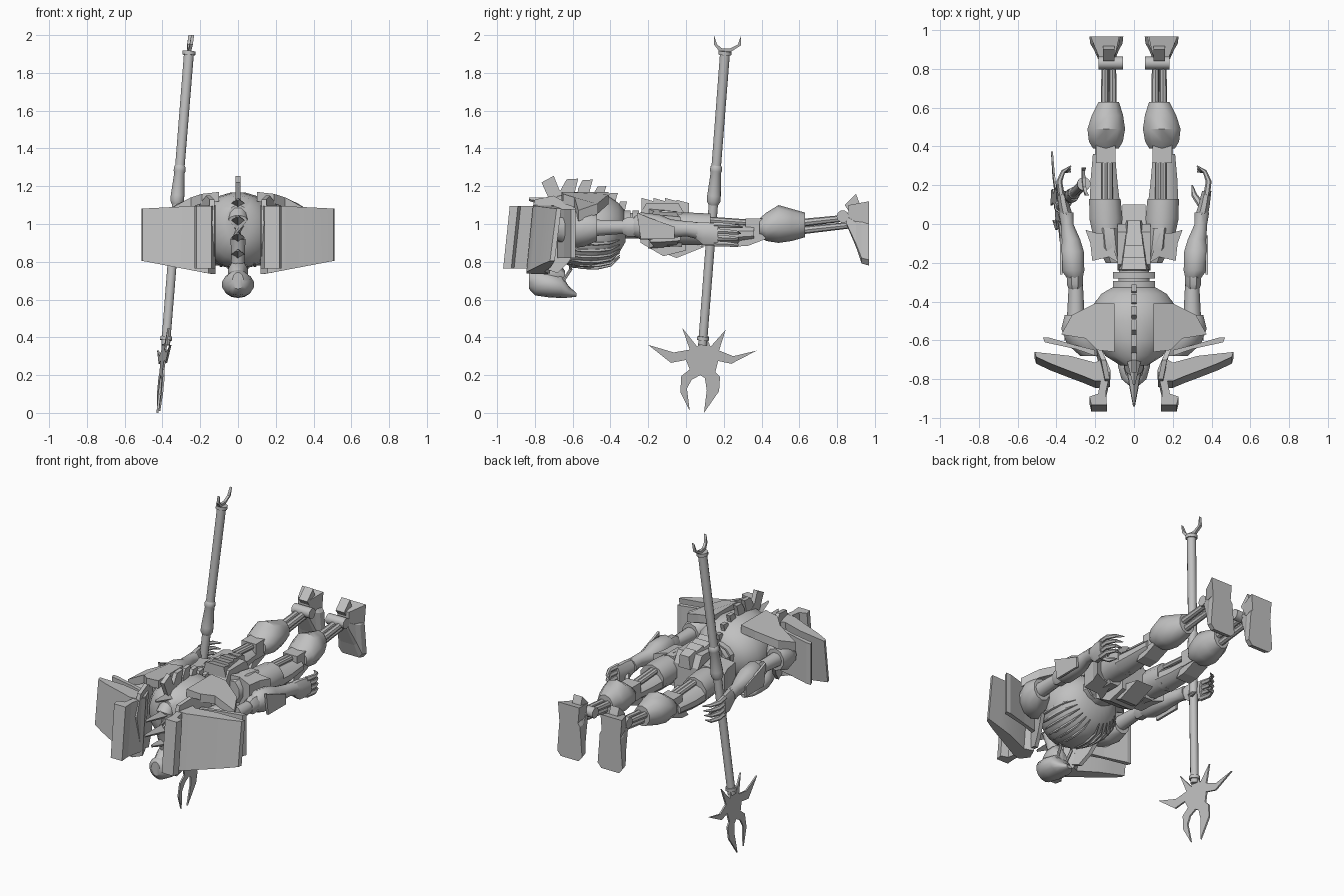
import bpy, bmesh, math
from mathutils import Vector

grey = bpy.data.materials.new("plain_grey")
grey.diffuse_color = (0.53, 0.53, 0.53, 1)


def make(name, verts, faces, smooth=False, both=False):
    """Build one closed mesh part; both=True adds the mirrored twin."""
    for side in ((1, -1) if both else (1,)):
        me = bpy.data.meshes.new(name)
        me.from_pydata([(v[0] * side, v[1], v[2]) for v in verts], [], faces)
        bm = bmesh.new()
        bm.from_mesh(me)
        bmesh.ops.recalc_face_normals(bm, faces=bm.faces)
        bm.to_mesh(me)
        bm.free()
        me.materials.append(grey)
        tag = ("_right" if side > 0 else "_left") if both else ""
        ob = bpy.data.objects.new(name + tag, me)
        bpy.context.collection.objects.link(ob)
        if smooth:
            bpy.ops.object.select_all(action='DESELECT')
            ob.select_set(True)
            bpy.context.view_layer.objects.active = ob
            bpy.ops.object.shade_smooth_by_angle(angle=math.radians(40))


def skin(name, rings, smooth, both):
    n, m = len(rings[0]), len(rings)
    faces = [(i * n + j, i * n + (j + 1) % n, (i + 1) * n + (j + 1) % n, (i + 1) * n + j)
             for i in range(m - 1) for j in range(n)]
    faces += [tuple(range(n))[::-1], tuple(range((m - 1) * n, m * n))]
    make(name, [v for r in rings for v in r], faces, smooth, both)


def loft(name, secs, n=10, both=False, smooth=True):
    """Rings across y: (x, y, z, half width, half height)."""
    off = math.pi / n
    skin(name, [[(x + a * math.cos(off + t * math.tau / n), y, z + b * math.sin(off + t * math.tau / n))
                 for t in range(n)] for x, y, z, a, b in secs], smooth, both)


def tube(name, pts, n=8, both=False):
    """Round limb along points (x, y, z, radius)."""
    rings = []
    for i, p in enumerate(pts):
        a, b = pts[max(i - 1, 0)], pts[min(i + 1, len(pts) - 1)]
        q = (Vector(b[:3]) - Vector(a[:3])).to_track_quat('Z', 'Y')
        rings.append([Vector(p[:3]) + q @ Vector((p[3] * math.cos(k * math.tau / n), p[3] * math.sin(k * math.tau / n), 0))
                      for k in range(n)])
    skin(name, rings, True, both)


def side_plate(name, poly, x0, x1, both=False, fx=lambda y, z: 0):
    """Outline in (y, z) given thickness along x."""
    skin(name, [[(x + fx(y, z), y, z) for y, z in poly] for x in (x0, x1)], False, both)


def top_plate(name, poly, zlow, zhigh, lean=0, smooth=False):
    """Outline in (x, y) raised between two height rules; the top leans back."""
    skin(name, [[(x, y + d, f(x, y)) for x, y in poly] for f, d in ((zlow, 0), (zhigh, lean))], smooth, True)


def block(name, x0, x1, y0, y1, z0, z1, both=True):
    side_plate(name, [(y0, z0), (y1, z0), (y1, z1), (y0, z1)], x0, x1, both)


# staff
def on_staff(z, r):
    return (-0.26 - 0.08 * (1.9 - z), 0.206 - 0.077 * (1.9 - z), z, r)


tube("staff_shaft", [on_staff(0.36, .024), on_staff(1.915, .027)], 12)
tube("staff_sleeve", [on_staff(z, r) for z, r in
                      ((1.1, .026), (1.12, .037), (1.15, .037), (1.27, .028), (1.28, .032), (1.3, .032), (1.31, .026))], 12)
tube("staff_top_collar", [on_staff(1.895, .035), on_staff(1.915, .035)], 12)
tube("staff_low_collar", [on_staff(.385, .032), on_staff(.405, .032)], 12)
side_plate("top_fork", [(.18, 1.91), (.235, 1.91), (.29, 1.945), (.292, 2), (.275, 1.95), (.235, 1.93),
                        (.19, 1.93), (.165, 1.95), (.148, 2), (.148, 1.95)], -.266, -.25,
           fx=lambda y, z: (z - 1.92) * .15 - (y - .21) * .1)
side_plate("star_blade", [(-.02, .45), (.06, .35), (.075, .385), (.115, .385), (.13, .35), (.21, .44), (.175, .33),
                          (.25, .30), (.375, .33), (.24, .26), (.17, .275), (.155, .215), (.18, .19), (.175, .115),
                          (.095, .0), (.11, .12), (.10, .185), (.075, .2), (.03, .175), (.005, .13), (.02, .01),
                          (-.03, .11), (-.025, .195), (.02, .23), (0, .28), (-.08, .265), (-.2, .36), (-.065, .32),
                          (.02, .335)], -.005, .005, fx=lambda y, z: -.425 + .1 * z - .11 * (y - .09))

# torso and waist
loft("ribcage", [(0, -.73, 1.0, .07, .1), (0, -.68, .98, .15, .17), (0, -.6, .965, .2, .2), (0, -.5, .965, .225, .205),
                 (0, -.42, .965, .215, .19), (0, -.36, .975, .17, .14), (0, -.32, .985, .1, .08)], 20)
loft("waist", [(0, -.36, .99, .09, .07), (0, -.2, .99, .075, .07)], 12)
for y in (-.31, -.265):
    loft("waist_ring", [(0, y - .017, 1, .112, .075), (0, y + .017, 1, .112, .075)], 12)
for k in range(6):
    a0 = -1.35 + k * .2
    tube("belly_rib", [(.218 * math.cos(a0) * w, y, .965 + .2 * math.sin(a0) * w, r) for y, w, r in
                       ((-.62, .95, .003), (-.55, 1, .009), (-.47, 1.01, .01), (-.4, .94, .008), (-.35, .72, .003))], 5, True)

# back shells over the shoulders
top_plate("back_shell", [(.10, -.41), (.2, -.41), (.32, -.47), (.375, -.57), (.25, -.59), (.19, -.65), (.1, -.66)],
          lambda x, y: 1.12 - 1.4 * (x - .1) ** 2, lambda x, y: 1.17 - 1.3 * (x - .1) ** 2)
side_plate("shoulder_flank", [(-.8, 1.13), (-.7, 1.15), (-.58, 1.08), (-.56, .9), (-.62, .8), (-.68, .74), (-.8, .78), (-.84, 1.0)],
           .125, .15, True, lambda y, z: max(0, y + .75) * .4)
loft("shoulder_joint", [(.22, -.68, .97, .06, .06), (.25, -.62, .97, .1, .1), (.28, -.54, .98, .1, .1),
                        (.3, -.47, .98, .06, .07)], 10, True)

# shoulder shields
low = lambda x, y: .735 + .19 * max(0, x - .14)
high = lambda x, y: 1.10 - .05 * max(0, x - .14)
top_plate("front_shield", [(.12, -.79), (.155, -.845), (.2, -.845), (.26, -.82), (.34, -.79), (.43, -.755), (.505, -.72),
                           (.512, -.695), (.42, -.705), (.33, -.715), (.2, -.75), (.15, -.72)], low, high, .035, True)
top_plate("shield_lip", [(.12, -.79), (.145, -.9), (.14, -.968), (.22, -.968), (.23, -.925), (.185, -.91), (.165, -.8)],
          lambda x, y: .765, lambda x, y: 1.095, .035)
top_plate("rear_shield", [(.2, -.68), (.3, -.645), (.46, -.61), (.47, -.585), (.44, -.585), (.3, -.625), (.2, -.65)],
          lambda x, y: .82, lambda x, y: 1.08)

# spine fins
for y, z, h, w in ((-.64, 1.13, .11, .034), (-.55, 1.15, .085, .03), (-.47, 1.13, .07, .026),
                   (-.405, 1.1, .065, .024), (-.355, 1.05, .07, .02)):
    b = y + .35 * h
    side_plate("spine_fin", [(y - w, z - .03), (y + w, z - .03), (b + .5 * w, z + h * .5), (b + .9 * w, z + h),
                             (b - .9 * w, z + h * .97), (y - .7 * w, z + h * .45)], -.013, .013)
side_plate("spine_crest", [(-.765, 1.22), (-.7, 1.255), (-.67, 1.18), (-.6, 1.13), (-.64, 1.07), (-.72, 1.12)], -.014, .014)

# neck and head
tube("neck", [(0, -.66, 1.08, .05), (0, -.74, 1.02, .05), (0, -.76, .92, .04), (0, -.73, .82, .035), (0, -.7, .7, .045)], 10)
for y, z, s in ((-.75, 1.11, .08), (-.8, 1.02, .13), (-.82, .93, .12), (-.79, .84, .08)):
    skin("neck_spike", [[(-.035, y + .04, z), (0, y + .05, z - .03), (.035, y + .04, z), (0, y + .05, z + .03)],
                        [(-.005, y - s, z + .02), (0, y - s, z + .012), (.005, y - s, z + .02), (0, y - s, z + .03)]],
         False, False)
loft("head", [(0, -.83, .70, .03, .045), (0, -.8, .69, .066, .068), (0, -.73, .68, .086, .068), (0, -.66, .67, .08, .062),
              (0, -.62, .64, .055, .03), (0, -.58, .625, .02, .01)], 14)
loft("skull_crest", [(0, -.82, .71, .03, .03), (0, -.74, .74, .055, .07), (0, -.68, .74, .055, .07), (0, -.64, .72, .03, .03)], 10)
tube("throat_cable", [(.035, -.65, .7, .009), (.04, -.61, .76, .009), (.045, -.63, .84, .009)], 6, True)

# arms
tube("upper_arm", [(.3, -.6, .975, .06), (.3, -.47, .98, .045), (.3, -.3, .985, .036)], 10, True)
loft("elbow", [(.305, -.335, .985, .035, .04), (.305, -.31, .985, .045, .055), (.305, -.25, .985, .045, .055)], 8, True)
loft("forearm", [(.305, -.28, .985, .042, .05), (.315, -.24, .99, .062, .072), (.32, -.14, .985, .064, .065),
                 (.325, -.08, .975, .05, .05), (.345, .0, .975, .034, .04), (.35, .06, .965, .04, .045)], 10, True)
side_plate("forearm_blade", [(-.26, 1.06), (-.2, 1.035), (-.06, .985), (-.06, .92), (-.24, .92)], .368, .382, True)
loft("palm", [(.35, .05, .965, .035, .045), (.36, .09, .95, .032, .065), (.375, .17, .945, .026, .062)], 8, True)
for k in range(4):
    z = .995 - k * .033
    tube("finger", [(.375, .15, z, .017), (.385, .22, z - .003, .015), (.365, .27, z - .008, .011), (.325, .3 - .01 * k, z - .012, .003)], 6, True)
tube("thumb", [(.345, .1, .93, .018), (.31, .15, .9, .015), (.3, .2, .89, .004)], 6, True)

# pelvis
side_plate("pelvis", [(-.24, 1.06), (-.21, 1.11), (-.04, 1.11), (0, 1.04), (0, .86), (-.12, .83), (-.24, .9)], -.085, .085)
for k in range(4):
    y = -.235 + k * .062
    w = .085 - k * .012
    t = 1.13 - .01 * max(0, k - 2)
    skin("tail_plate", [[(-w, y, 1.05), (w, y, 1.05), (w * .75, y, t + .008), (-w * .75, y, t + .008)],
                        [(-w * .85, y + .066, 1.03), (w * .85, y + .066, 1.03), (w * .65, y + .066, t - .01),
                         (-w * .65, y + .066, t - .01)]], False, False)
loft("hip_joint", [(.1, -.2, .98, .05, .07), (.12, -.12, .98, .07, .1), (.13, -.02, .97, .07, .1)], 8, True)
top_plate("hip_flap", [(.08, -.2), (.13, -.17), (.215, -.19), (.225, -.1), (.25, -.03), (.2, -.045), (.13, -.05)],
          lambda x, y: .85 + .25 * x, lambda x, y: 1.1 - .25 * x)
side_plate("groin_guard", [(-.2, .88), (-.05, .82), (.1, .88), (0, .9)], -.06, .06)

# legs
loft("thigh", [(.14, -.06, .975, .075, .085), (.145, .03, .975, .09, .085), (.15, .13, .97, .085, .085)], 10, True)
loft("lower_thigh", [(.15, .1, .95, .082, .065), (.155, .22, .945, .073, .055), (.155, .36, .95, .06, .045)], 10, True)
for x in (.125, .15):
    tube("thigh_rod", [(x, .08, 1.025, .017), (x, .36, 1.005, .017)], 8, True)
block("knee", .095, .195, .315, .43, .93, 1.03)
side_plate("knee_guard", [(.26, .88), (.33, .885), (.42, .92), (.42, .95), (.3, .93)], .1, .2, True)
loft("calf", [(.145, .39, .98, .07, .05), (.145, .425, .985, .092, .075), (.143, .49, 1, .102, .1),
              (.137, .56, .995, .085, .085), (.13, .63, .995, .055, .065)], 10, True)
for x, z in ((.11, 1.015), (.15, 1.015), (.13, .975)):
    tube("shin_rod", [(x, .6, z - .01, .021), (x, .88, z + .02, .017)], 8, True)
tube("ankle_roll", [(.057, .83, 1.04, .033), (.183, .83, 1.04, .033)], 10, True)

# feet with chamfered soles
sole = [(.09, .78), (.215, .78), (.24, .81), (.225, 1.0), (.19, 1.05), (.115, 1.05), (.08, 1.0), (.065, .81)]
skin("foot", [[(.14 + (x - .15) * s, y, c + (z - .9) * h) for x, z in sole] for y, s, c, h in
              ((.85, .5, 1.02, .2), (.9, .75, .95, .6), (.93, .95, .905, .95), (.968, 1, .9, 1))], False, True)
skin("heel", [[(.1, .86, 1.0), (.18, .86, 1.0), (.18, .86, 1.1), (.1, .86, 1.1)],
              [(.085, .968, 1.0), (.215, .968, 1.0), (.225, .968, 1.12), (.075, .968, 1.12)]], False, True)
side_plate("heel_spur", [(.86, 1.07), (.84, 1.1), (.9, 1.16), (.915, 1.12), (.93, 1.07)], .1, .16, True)
